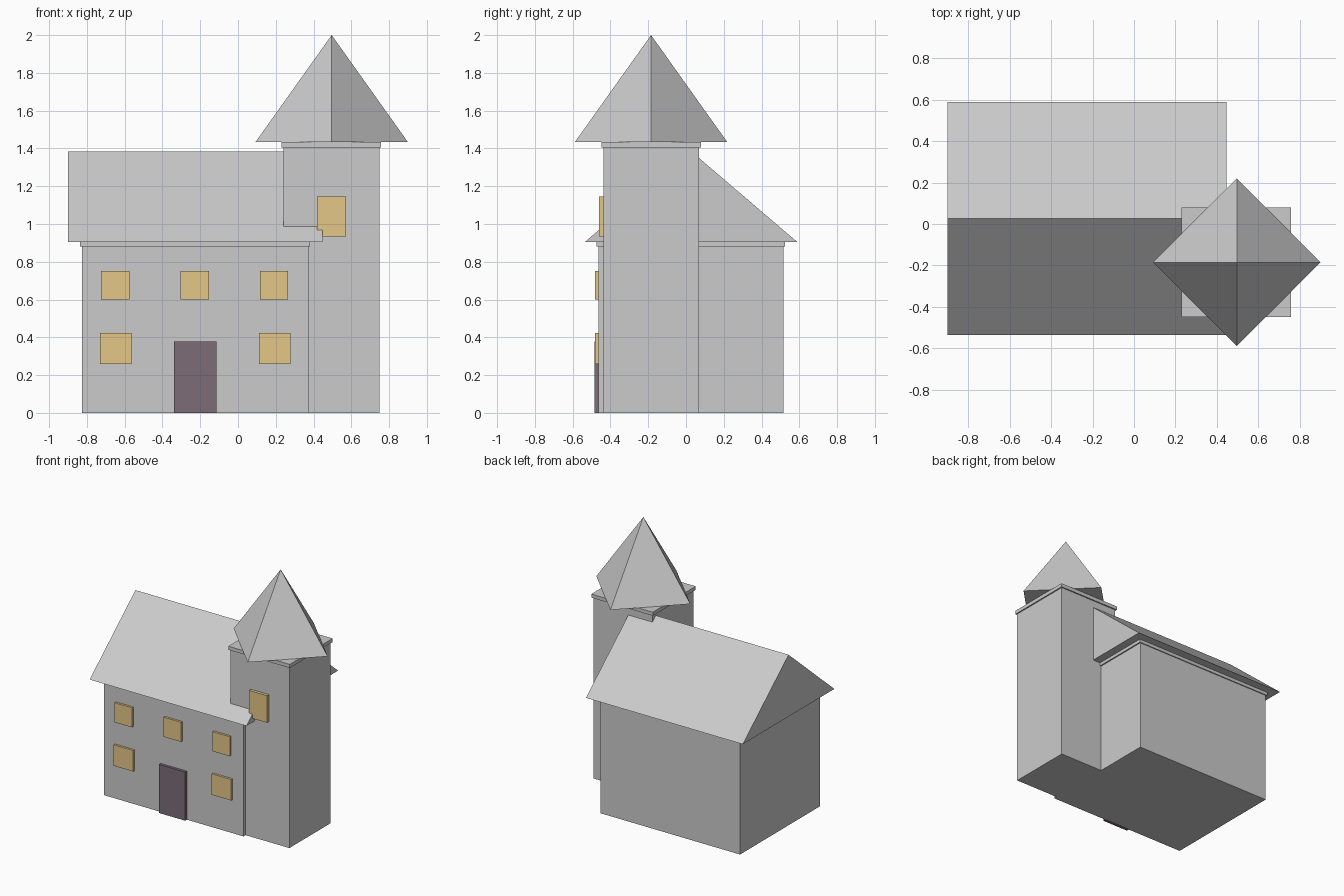
import bpy, bmesh, math

if "Cube" in bpy.data.objects:
    bpy.data.objects.remove(bpy.data.objects["Cube"])


def material(name, colour):
    m = bpy.data.materials.new(name)
    m.diffuse_color = (*colour, 1)
    m.use_nodes = True
    m.node_tree.nodes["Principled BSDF"].inputs["Base Color"].default_value = m.diffuse_color
    return m


def finish(name, bm, mat=None):
    bmesh.ops.recalc_face_normals(bm, faces=bm.faces)
    me = bpy.data.meshes.new(name)
    bm.to_mesh(me)
    bm.free()
    if mat:
        me.materials.append(mat)
    ob = bpy.data.objects.new(name, me)
    bpy.context.collection.objects.link(ob)
    return ob


def box(name, x, y, z, mat=None):
    """Box from (min, max) ranges."""
    bm = bmesh.new()
    bmesh.ops.create_cube(bm, size=1)
    for v in bm.verts:
        for i, (lo, hi) in enumerate((x, y, z)):
            v.co[i] = hi if v.co[i] > 0 else lo
    return finish(name, bm, mat)


glow = material("window_yellow", (0.78, 0.57, 0.25))
wood = material("door_wood", (0.20, 0.15, 0.185))

# House walls and cornice
box("house_walls", (-0.825, 0.372), (-0.464, 0.515), (0, 0.882))
box("house_cornice", (-0.836, 0.382), (-0.473, 0.523), (0.88, 0.905))

# Gable roof: triangular profile extruded along x
bm = bmesh.new()
profile = [(-0.535, 0.905), (0.589, 0.905), (0.027, 1.385)]
face = bm.faces.new([bm.verts.new((-0.9, y, z)) for y, z in profile])
ext = bmesh.ops.extrude_face_region(bm, geom=[face], use_keep_orig=True)
bmesh.ops.translate(bm, vec=(1.347, 0, 0),
                    verts=[g for g in ext["geom"] if isinstance(g, bmesh.types.BMVert)])
finish("gable_roof", bm)

# Tower walls and cornice
box("tower_walls", (0.241, 0.748), (-0.438, 0.069), (0, 1.407))
box("tower_cornice", (0.23, 0.758), (-0.448, 0.079), (1.405, 1.433))

# Four-sided spire, turned so its corners face the axes
bm = bmesh.new()
bmesh.ops.create_cone(bm, cap_ends=True, segments=4, radius1=0.404, radius2=0, depth=0.567)
bmesh.ops.remove_doubles(bm, verts=bm.verts, dist=1e-5)
spire = finish("tower_spire", bm)
spire.location = (0.496, -0.185, 1.433 + 0.567 / 2)

# Door
box("door", (-0.339, -0.115), (-0.485, -0.455), (0, 0.377), wood)

# Windows: centre x, half width, z range, front y
windows = [(x, 0.075, (0.60, 0.752), -0.481) for x in (-0.65, -0.229, 0.191)]
windows += [(x, 0.083, (0.26, 0.423), -0.481) for x in (-0.648, 0.194)]
windows.append((0.495, 0.077, (0.935, 1.145), -0.461))
for i, (x, w, z, y) in enumerate(windows):
    box(f"window_{i + 1}", (x - w, x + w), (y, y + 0.035), z, glow)
